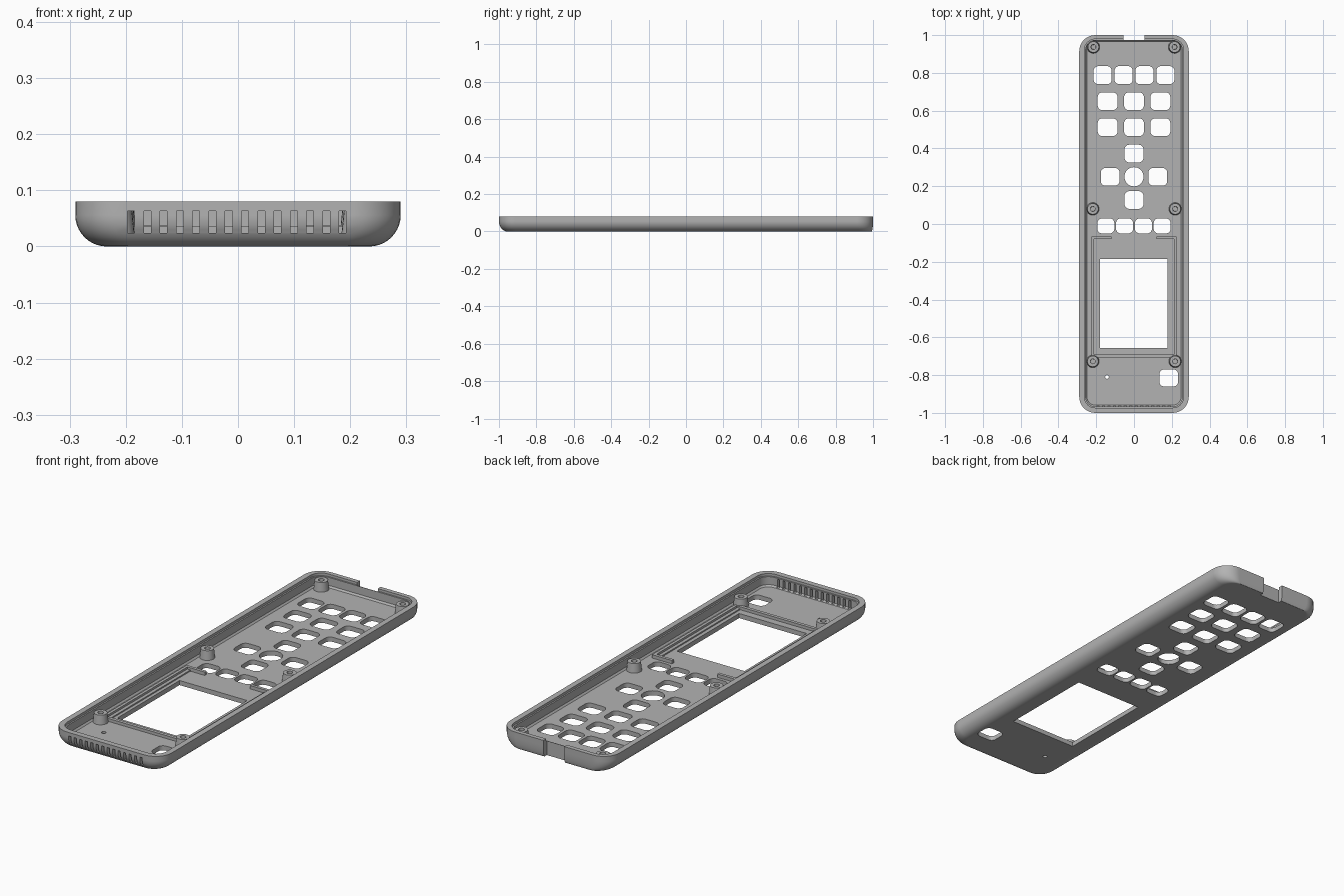
import bpy
import bmesh
from math import cos, sin, pi, radians

cube = bpy.data.objects.get("Cube")
if cube:
    bpy.data.objects.remove(cube)

grey = bpy.data.materials.new("plastic grey")
grey.use_nodes = True
colour = (0.45, 0.45, 0.45, 1)
grey.diffuse_color = colour
grey.node_tree.nodes["Principled BSDF"].inputs["Base Color"].default_value = colour


def ring(bm, x0, x1, y0, y1, r, z, steps=8):
    """Rounded rectangle of vertices at height z."""
    corners = [(x1 - r, y1 - r), (x0 + r, y1 - r), (x0 + r, y0 + r), (x1 - r, y0 + r)]
    verts = []
    for i, (cx, cy) in enumerate(corners):
        for s in range(steps + 1):
            a = (i + s / steps) * pi / 2
            verts.append(bm.verts.new((cx + r * cos(a), cy + r * sin(a), z)))
    return verts


def skin(bm, rings, caps=True):
    """Join successive rings with quads."""
    for a, b in zip(rings, rings[1:]):
        n = len(a)
        for i in range(n):
            j = (i + 1) % n
            bm.faces.new((a[i], a[j], b[j], b[i]))
    if caps:
        bm.faces.new(rings[0][::-1])
        bm.faces.new(rings[-1])


def prism(bm, x, y, w, d, r, z0, z1):
    box = (x - w / 2, x + w / 2, y - d / 2, y + d / 2, r)
    skin(bm, [ring(bm, *box, z, 5) for z in (z0, z1)])


def block(bm, x0, x1, y0, y1, z0, z1):
    rings = [[bm.verts.new((x, y, z)) for x, y in
              ((x0, y0), (x1, y0), (x1, y1), (x0, y1))] for z in (z0, z1)]
    skin(bm, rings)


def finish(bm, name):
    bmesh.ops.recalc_face_normals(bm, faces=bm.faces)
    mesh = bpy.data.meshes.new(name)
    bm.to_mesh(mesh)
    bm.free()
    mesh.materials.append(grey)
    obj = bpy.data.objects.new(name, mesh)
    bpy.context.collection.objects.link(obj)
    return obj


def smooth(obj):
    bpy.ops.object.select_all(action='DESELECT')
    obj.select_set(True)
    bpy.context.view_layer.objects.active = obj
    bpy.ops.object.shade_smooth_by_angle(angle=radians(30))


HX, HY, TOP, FLOOR = 0.29, 1.0, 0.08, 0.022

# Tray: rounded underside, rim, stepped lip and cavity in one closed loft
bm = bmesh.new()
rings = []
R = 0.056
for s in range(11):
    a = s / 10 * pi / 2
    inset = R * (1 - sin(a))
    rings.append(ring(bm, -HX + inset, HX - inset, -HY + inset * 0.8,
                      HY - inset * 0.15, 0.085 - inset * 0.6, R * (1 - cos(a))))
rings.append(ring(bm, -HX, HX, -HY, HY, 0.085, TOP))
for wall, z in ((0.027, TOP), (0.027, 0.068), (0.034, 0.068), (0.034, 0.03), (0.041, FLOOR)):
    rings.append(ring(bm, -HX + wall, HX - wall, -HY + wall, HY - wall + 0.006,
                      0.085 - wall, z))
skin(bm, rings)
tray = finish(bm, "tray")

# Openings
bm = bmesh.new()
pads = [(x, 0.788, 0.096, 0.096) for x in (-0.166, -0.055, 0.055, 0.166)]
pads += [(x, y, 0.105, 0.094) for x in (-0.14, 0, 0.14) for y in (0.65, 0.512)]
pads += [(0, 0.373, 0.1, 0.094), (0, 0.127, 0.1, 0.094)]
pads += [(x, 0.25, 0.1, 0.094) for x in (-0.126, 0.126)]
pads += [(x, -0.01, 0.09, 0.08) for x in (-0.149, -0.05, 0.05, 0.149)]
pads += [(0.184, -0.815, 0.1, 0.09)]
for x, y, w, d in pads:
    prism(bm, x, y, w, d, 0.025, -0.05, 0.06)
prism(bm, 0, 0.25, 0.102, 0.102, 0.0508, -0.05, 0.06)      # centre button
prism(bm, -0.143, -0.81, 0.02, 0.02, 0.0099, -0.05, 0.06)  # indicator hole
block(bm, -0.18, 0.178, -0.656, -0.185, -0.05, 0.06)       # display window
block(bm, -0.055, 0.055, 0.974, 1.1, -0.05, 0.15)          # rear notch
for i in range(14):                                        # front vents
    x = -0.002 + (i - 6.5) * 0.029
    block(bm, x - 0.0063, x + 0.0063, -1.1, -0.945, 0.024, 0.063)
cutter = finish(bm, "opening_cutter")
cutter.hide_render = True

mod = tray.modifiers.new("openings", 'BOOLEAN')
mod.operation = 'DIFFERENCE'
mod.solver = 'EXACT'
mod.object = cutter
bpy.context.view_layer.objects.active = tray
bpy.ops.object.modifier_apply(modifier=mod.name)
bpy.data.objects.remove(cutter)
smooth(tray)
tray.modifiers.new("flat normals", 'WEIGHTED_NORMAL').keep_sharp = True

# Display frame: outer ribs with a lower inner step
bm = bmesh.new()
base = FLOOR - 0.004
for side in (-1, 1):
    def span(a, b):
        return sorted((side * a, side * b))
    block(bm, *span(0.212, 0.226), -0.69, -0.065, base, 0.038)
    block(bm, *span(0.196, 0.212), -0.69, -0.08, base, 0.028)
    block(bm, *span(0.12, 0.212), -0.08, -0.065, base, 0.038)
block(bm, -0.226, 0.226, -0.706, -0.69, base, 0.036)
finish(bm, "display_frame")

# Screw bosses: tapered tubes with a blind hole
profile = ((0.034, base), (0.029, 0.066), (0.013, 0.066), (0.012, FLOOR + 0.004))
for name, x, y in (("rear", 0.215, 0.937), ("middle", 0.218, 0.08), ("front", 0.218, -0.727)):
    for side, label in ((-1, "right"), (1, "left")):
        bm = bmesh.new()
        loops = [[bm.verts.new((side * x + r * cos(k * pi / 12), y + r * sin(k * pi / 12), z))
                  for k in range(24)] for r, z in profile]
        skin(bm, loops)
        smooth(finish(bm, f"{name}_{label}_boss"))
